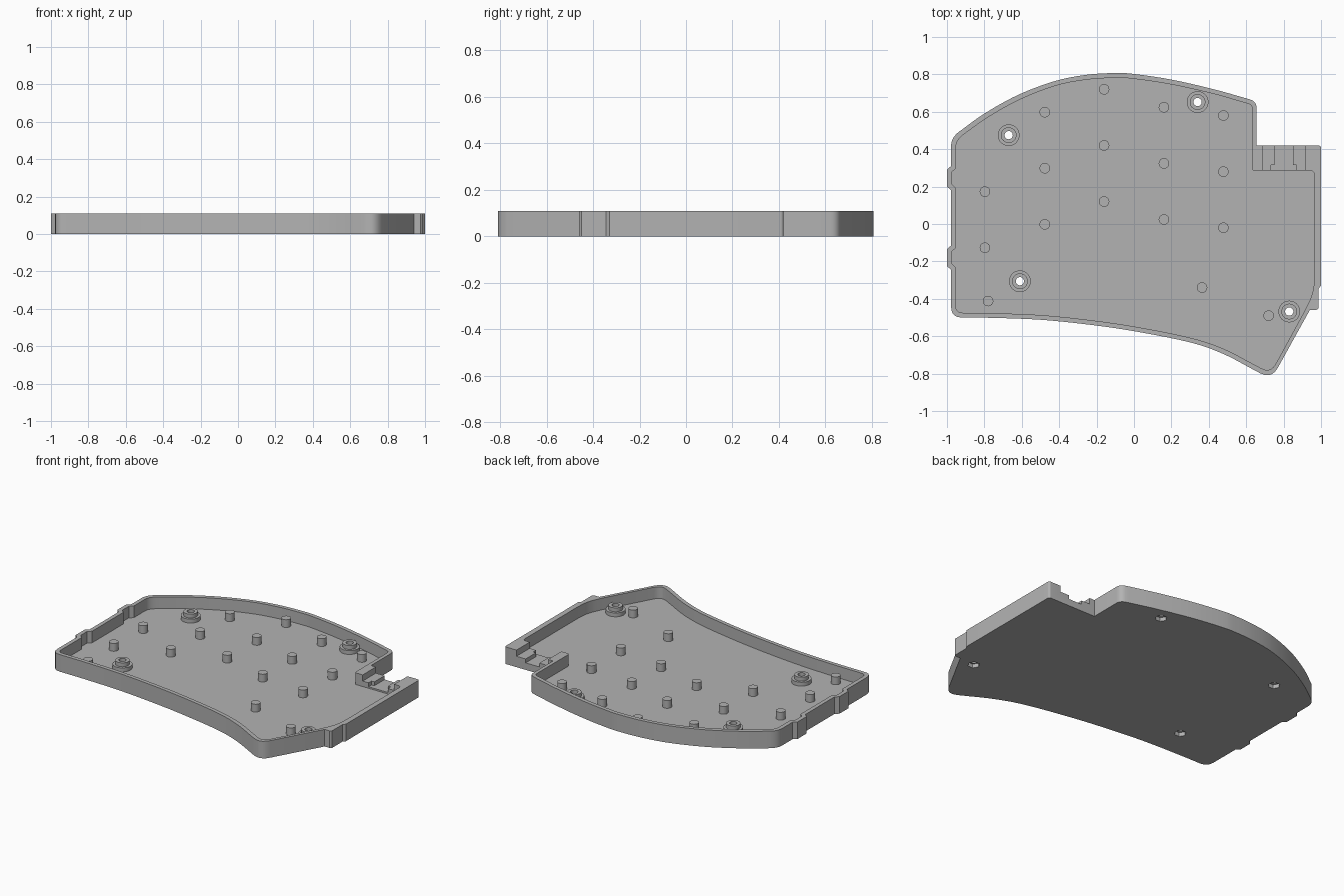
import bpy, bmesh, math
from mathutils import Vector

cube = bpy.data.objects.get("Cube")
if cube:
    bpy.data.objects.remove(cube, do_unlink=True)

HEIGHT, FLOOR = 0.11, 0.035

grey = bpy.data.materials.new("plain grey")
grey.use_nodes = True
grey.diffuse_color = (0.45, 0.45, 0.45, 1)
grey.node_tree.nodes["Principled BSDF"].inputs["Base Color"].default_value = grey.diffuse_color


def spline(points, steps=6):
    """Smooth curve through the given points."""
    p = [Vector(q) for q in points]
    p = [2 * p[0] - p[1]] + p + [2 * p[-1] - p[-2]]
    out = []
    for a, b, c, d in zip(p, p[1:], p[2:], p[3:]):
        for i in range(steps):
            t = i / steps
            out.append(0.5 * (2 * b + (c - a) * t + (2 * a - 5 * b + 4 * c - d) * t * t
                              + (3 * b - a - 3 * c + d) * t ** 3))
    return out + [p[-2]]


def fillet(before, corner, after, r, steps=5):
    """Rounded corner, starting and ending a distance r from it."""
    c = Vector(corner)
    a = c + (Vector(before) - c).normalized() * r
    b = c + (Vector(after) - c).normalized() * r
    return [a * (1 - t) ** 2 + c * 2 * t * (1 - t) + b * t * t
            for t in (i / steps for i in range(steps + 1))]


def prism(name, outline, z0, z1):
    bm = bmesh.new()
    face = bm.faces.new([bm.verts.new((q[0], q[1], z0)) for q in outline])
    top = bmesh.ops.extrude_face_region(bm, geom=[face])["geom"]
    bmesh.ops.translate(bm, vec=(0, 0, z1 - z0),
                        verts=[v for v in top if isinstance(v, bmesh.types.BMVert)])
    bmesh.ops.recalc_face_normals(bm, faces=bm.faces)
    mesh = bpy.data.meshes.new(name)
    bm.to_mesh(mesh)
    bm.free()
    mesh.materials.append(grey)
    obj = bpy.data.objects.new(name, mesh)
    bpy.context.collection.objects.link(obj)
    return obj


def disc(x, y, r, n=32):
    return [(x + r * math.cos(math.tau * i / n), y + r * math.sin(math.tau * i / n)) for i in range(n)]


def box(x0, x1, y0, y1):
    return [(x0, y0), (x1, y0), (x1, y1), (x0, y1)]


def cut(obj, outline, z0, z1):
    """Subtract a prism and discard it."""
    tool = prism("cutter", outline, z0, z1)
    tool.hide_render = True
    mod = obj.modifiers.new("cut", "BOOLEAN")
    mod.operation, mod.solver, mod.object = "DIFFERENCE", "EXACT", tool
    mesh = bpy.data.meshes.new_from_object(obj.evaluated_get(bpy.context.evaluated_depsgraph_get()))
    obj.modifiers.clear()
    obj.data = mesh
    bpy.data.objects.remove(tool, do_unlink=True)


def left_side(x, bulge, inset):
    """Left wall line from top to bottom, with two clip bulges."""
    pts = []
    for y1, y0 in ((0.31, 0.18), (-0.115, -0.245)):
        y1, y0 = y1 - inset, y0 + inset
        pts += [(x, y1), (bulge, y1 - 0.02), (bulge, y0 + 0.02), (x, y0)]
    return pts


# Outer outline, anticlockwise from the upper left
top_arc = [(0.60, 0.672), (0.42, 0.722), (0.2, 0.772), (0, 0.802), (-0.1, 0.807),
           (-0.25, 0.798), (-0.42, 0.765), (-0.62, 0.69), (-0.8, 0.59), (-0.94, 0.49)]
front_arc = [(-0.92, -0.50), (-0.75, -0.502), (-0.5, -0.512), (-0.25, -0.537),
             (0, -0.573), (0.3, -0.633), (0.48, -0.696), (0.65, -0.785)]
outer = (left_side(-0.978, -1.0, 0)
         + fillet((-0.978, 0), (-0.978, -0.50), (0, -0.50), 0.058)[:-1]
         + spline(front_arc)
         + fillet((0.65, -0.785), (0.735, -0.83), (0.94, -0.46), 0.07)
         + [(0.94, -0.46), (0.975, -0.46), (0.987, -0.45), (0.987, -0.345), (1.0, -0.33)]
         + fillet((1.0, 0), (1.0, 0.42), (0, 0.42), 0.015)
         + [(0.655, 0.42)]
         + fillet((0.655, 0.42), (0.655, 0.655), (0.6, 0.672), 0.035)
         + spline(top_arc)
         + fillet((-0.94, 0.49), (-0.978, 0.455), (-0.978, 0.3), 0.04))

# Inner outline, one wall thickness inside
inner_top = [(0.585, 0.65), (0.42, 0.697), (0.2, 0.746), (0, 0.776), (-0.1, 0.781),
             (-0.25, 0.772), (-0.42, 0.739), (-0.61, 0.665), (-0.78, 0.571), (-0.92, 0.472)]
inner_front = [(-0.91, -0.475), (-0.75, -0.477), (-0.5, -0.487), (-0.25, -0.512),
               (0, -0.548), (0.3, -0.608), (0.48, -0.668), (0.64, -0.75)]
inner = (left_side(-0.952, -0.974, 0.012)
         + fillet((-0.952, 0), (-0.952, -0.475), (0, -0.475), 0.035)[:-1]
         + spline(inner_front)
         + fillet((0.64, -0.75), (0.73, -0.798), (0.915, -0.46), 0.055)
         + spline([(0.915, -0.46), (0.945, -0.395), (0.96, -0.34), (0.965, -0.27)])
         + fillet((0.965, 0), (0.965, 0.285), (0.7, 0.285), 0.025)
         + fillet((0.9, 0.285), (0.632, 0.285), (0.632, 0.6), 0.015)
         + fillet((0.632, 0.3), (0.632, 0.637), (0.585, 0.65), 0.022)
         + spline(inner_top)
         + fillet((-0.92, 0.472), (-0.952, 0.44), (-0.952, 0.3), 0.03))

tray = prism("tray", outer, 0, HEIGHT)
cut(tray, inner, FLOOR, HEIGHT + 0.1)

# Stepped cable opening in the rear block
cut(tray, box(0.69, 0.915, 0.25, 0.45), 0.07, HEIGHT + 0.1)
cut(tray, box(0.752, 0.85, 0.25, 0.45), 0.045, HEIGHT + 0.1)
cut(tray, box(0.732, 0.87, 0.25, 0.315), 0.045, HEIGHT + 0.1)

# Screw bosses: wide collar, narrow tube, through hole and hexagonal nut recess
parts = [tray]
for i, (x, y) in enumerate([(-0.67, 0.475), (0.34, 0.652), (-0.61, -0.306), (0.83, -0.468)]):
    collar = prism(f"boss_collar_{i + 1}", disc(x, y, 0.058), FLOOR - 0.005, 0.06)
    tube = prism(f"boss_tube_{i + 1}", disc(x, y, 0.042), FLOOR - 0.005, 0.085)
    for obj in (tray, collar, tube):
        cut(obj, disc(x, y, 0.022, 24), -0.1, 0.2)
    cut(tray, disc(x, y, 0.036, 6), -0.1, 0.025)
    parts += [collar, tube]

# Support posts in columns, plus a few single ones
posts = [(x, y - 0.3 * k) for x, y, n in ((-0.477, 0.598, 3), (-0.16, 0.72, 3), (0.16, 0.624, 3),
                                          (0.478, 0.58, 3), (-0.797, 0.173, 2)) for k in range(n)]
posts += [(0.364, -0.34), (-0.78, -0.412), (0.72, -0.49)]
for i, (x, y) in enumerate(posts):
    parts.append(prism(f"support_post_{i + 1}", disc(x, y, 0.028, 24), FLOOR - 0.005, 0.085))

# Smooth curved walls, crisp edges
bpy.ops.object.select_all(action="DESELECT")
for obj in parts:
    obj.select_set(True)
bpy.context.view_layer.objects.active = tray
bpy.ops.object.shade_smooth_by_angle(angle=math.radians(30))
